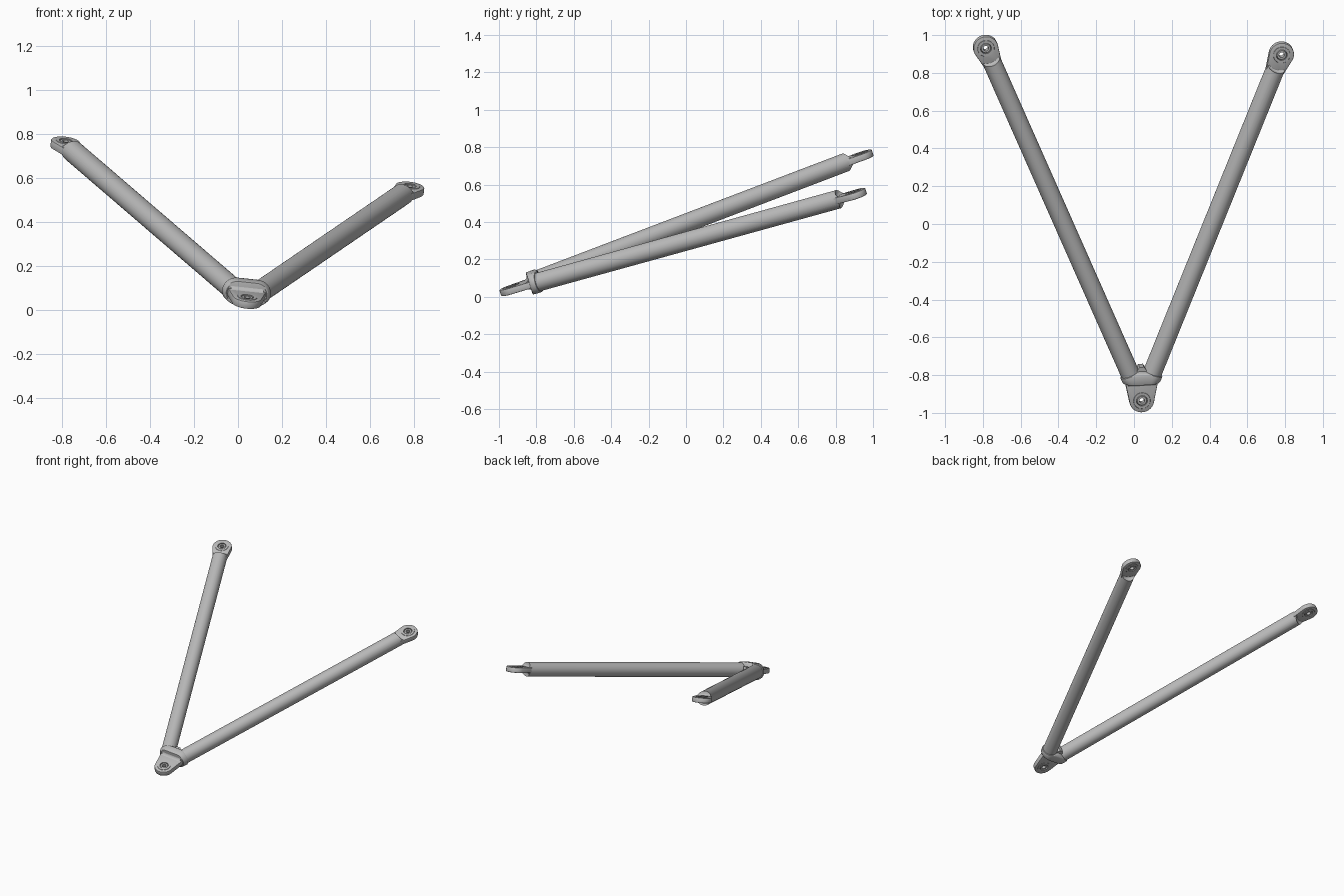
import bpy, bmesh, math
from mathutils import Matrix, Vector

if "Cube" in bpy.data.objects:
    bpy.data.objects.remove(bpy.data.objects["Cube"], do_unlink=True)

metal = bpy.data.materials.new("grey_metal")
metal.use_nodes = True
GREY = (0.5, 0.5, 0.5, 1)
metal.diffuse_color = GREY
metal.node_tree.nodes["Principled BSDF"].inputs["Base Color"].default_value = GREY

# Eye centres and main sizes
APEX = Vector((0.04, -0.93, 0.04))
RIGHT_EYE = Vector((-0.786, 0.935, 0.75))
LEFT_EYE = Vector((0.78, 0.90, 0.545))
TUBE_R, LUG_R, HALF, HOLE_R, POCKET_R = 0.05, 0.066, 0.018, 0.03, 0.095
NORMAL = (LEFT_EYE - APEX).cross(RIGHT_EYE - APEX).normalized()


def frame(origin, along):
    """Matrix with y along the given direction and z normal to the V."""
    y = along.normalized()
    x = y.cross(NORMAL).normalized()
    m = Matrix((x, y, NORMAL)).transposed().to_4x4()
    m.translation = origin
    return m


def finish(bm, name, matrix):
    bmesh.ops.recalc_face_normals(bm, faces=bm.faces)
    mesh = bpy.data.meshes.new(name)
    bm.to_mesh(mesh)
    bm.free()
    mesh.transform(matrix)
    mesh.materials.append(metal)
    ob = bpy.data.objects.new(name, mesh)
    bpy.context.collection.objects.link(ob)
    return ob


def select(ob):
    bpy.ops.object.select_all(action='DESELECT')
    ob.select_set(True)
    bpy.context.view_layer.objects.active = ob


def smooth(ob):
    select(ob)
    bpy.ops.object.shade_smooth_by_angle(angle=math.radians(35))


def cut(ob, cutter):
    mod = ob.modifiers.new("cut", 'BOOLEAN')
    mod.operation, mod.solver, mod.object = 'DIFFERENCE', 'EXACT', cutter
    select(ob)
    bpy.ops.object.modifier_apply(modifier=mod.name)
    bpy.data.objects.remove(cutter, do_unlink=True)


def ring(n, r):
    return [(r * math.cos(2 * math.pi * i / n), r * math.sin(2 * math.pi * i / n)) for i in range(n)]


def hull(points, name, matrix, bevel=0.0):
    bm = bmesh.new()
    for p in points:
        bm.verts.new(p)
    res = bmesh.ops.convex_hull(bm, input=bm.verts)
    loose = [v for v in bm.verts if not v.link_faces]
    bmesh.ops.delete(bm, geom=loose, context='VERTS')
    bmesh.ops.dissolve_limit(bm, angle_limit=0.01, verts=bm.verts, edges=bm.edges)
    if bevel:
        rim = [e for e in bm.edges if e.calc_face_angle(0) > 1.0]
        bmesh.ops.bevel(bm, geom=rim, offset=bevel, segments=2, profile=0.5, affect='EDGES')
    return finish(bm, name, matrix)


def lathe(profile, name, matrix, n=48):
    """Closed (radius, z) loop turned round z."""
    bm = bmesh.new()
    rings = [[bm.verts.new((x, y, z)) for x, y in ring(n, r)] if r > 0
             else [bm.verts.new((0, 0, z))] * n for r, z in profile]
    for a, b in zip(rings, rings[1:] + rings[:1]):
        for i in range(n):
            j = (i + 1) % n
            quad = list(dict.fromkeys((a[i], a[j], b[j], b[i])))
            if len(quad) > 2:
                bm.faces.new(quad)
    return finish(bm, name, matrix)


def eye(name, matrix, reach, half_width):
    """Flat lug with its spherical bearing."""
    outline = ring(48, LUG_R) + [(-half_width, reach), (half_width, reach)]
    lug = hull([(x, y, z) for x, y in outline for z in (-HALF, HALF)], name + "_lug", matrix, 0.005)
    cut(lug, lathe([(0, -0.1), (HOLE_R, -0.1), (HOLE_R, 0.1), (0, 0.1)], "hole_cutter", matrix))
    smooth(lug)
    # Thin raised race round the hole
    top = HALF + 0.002
    smooth(lathe([(HOLE_R - 0.001, -top), (0.044, -top), (0.046, -HALF + 0.002),
                  (0.046, HALF - 0.002), (0.044, top), (HOLE_R - 0.001, top)],
                 name + "_bearing_race", matrix))
    # Bored ball
    arc = [math.radians(a) for a in range(-36, 37, 12)]
    ball = [(HOLE_R * math.cos(a), HOLE_R * math.sin(a)) for a in arc]
    smooth(lathe([(0.014, ball[0][1])] + ball + [(0.014, ball[-1][1])], name + "_bearing_ball", matrix))


def arm(name, end):
    """Tube whose far end is milled round the eye, leaving a filleted web."""
    length = (end - APEX).length
    m = frame(end, APEX - end)
    bm = bmesh.new()
    bmesh.ops.create_cone(bm, cap_ends=True, segments=48, radius1=TUBE_R, radius2=TUBE_R,
                          depth=length - 0.165)
    bm.transform(Matrix.Translation((0, length / 2 - 0.0375, 0)) @ Matrix.Rotation(math.pi / 2, 4, 'X'))
    tube = finish(bm, name + "_tube", m)
    floor, fillet = HALF - 0.001, 0.016
    for side in (-1, 1):
        curve = [(POCKET_R - fillet * (1 - math.sin(a)), side * (floor + fillet * (1 - math.cos(a))))
                 for a in (math.radians(d) for d in range(0, 91, 15))]
        cut(tube, lathe([(0, side * floor)] + curve + [(POCKET_R, side * 0.1), (0, side * 0.1)],
                        "pocket_cutter", m))
    smooth(tube)
    eye(name, m, 0.11, 0.047)


arm("right_arm", RIGHT_EYE)
arm("left_arm", LEFT_EYE)

# Front bracket: a lug, a block round both tube ends and fillets between them
dirs = [(e - APEX).normalized() for e in (RIGHT_EYE, LEFT_EYE)]
front = frame(APEX, dirs[0] + dirs[1])
eye("front_bracket", front, 0.125, 0.092)

half_angle = dirs[0].angle(dirs[1]) / 2
block = []
for side in (-1, 1):
    s, c = side * math.sin(half_angle), math.cos(half_angle)
    for u, z in ring(40, 0.057):
        block.append((side * 0.042 + u, 0.097, z))
        block.append((s * 0.16 + c * u, c * 0.16 - s * u, z))
smooth(hull(block, "front_bracket_block", front, 0.004))

# Web filling the crotch between the tubes
smooth(hull([(x, y, z) for x, y in ((-0.04, 0.15), (0.04, 0.15), (0.012, 0.19), (-0.012, 0.19))
             for z in (-0.03, 0.03)], "crotch_web", front))

# Concave fillets above and below the lug
for side, name in ((1, "upper_fillet"), (-1, "lower_fillet")):
    r = 0.026
    prof = [(0.101, 0)] + [(0.1 - r * (1 - math.sin(a)), HALF - 0.001 + r * (1 - math.cos(a)))
                           for a in (math.radians(d) for d in range(0, 91, 15))]
    bm = bmesh.new()
    verts = [bm.verts.new((-0.074, y, side * z)) for y, z in prof]
    face = bm.faces.new(verts)
    ext = bmesh.ops.extrude_face_region(bm, geom=[face])["geom"]
    bmesh.ops.translate(bm, vec=(0.148, 0, 0), verts=[v for v in ext if isinstance(v, bmesh.types.BMVert)])
    smooth(finish(bm, name, front))
